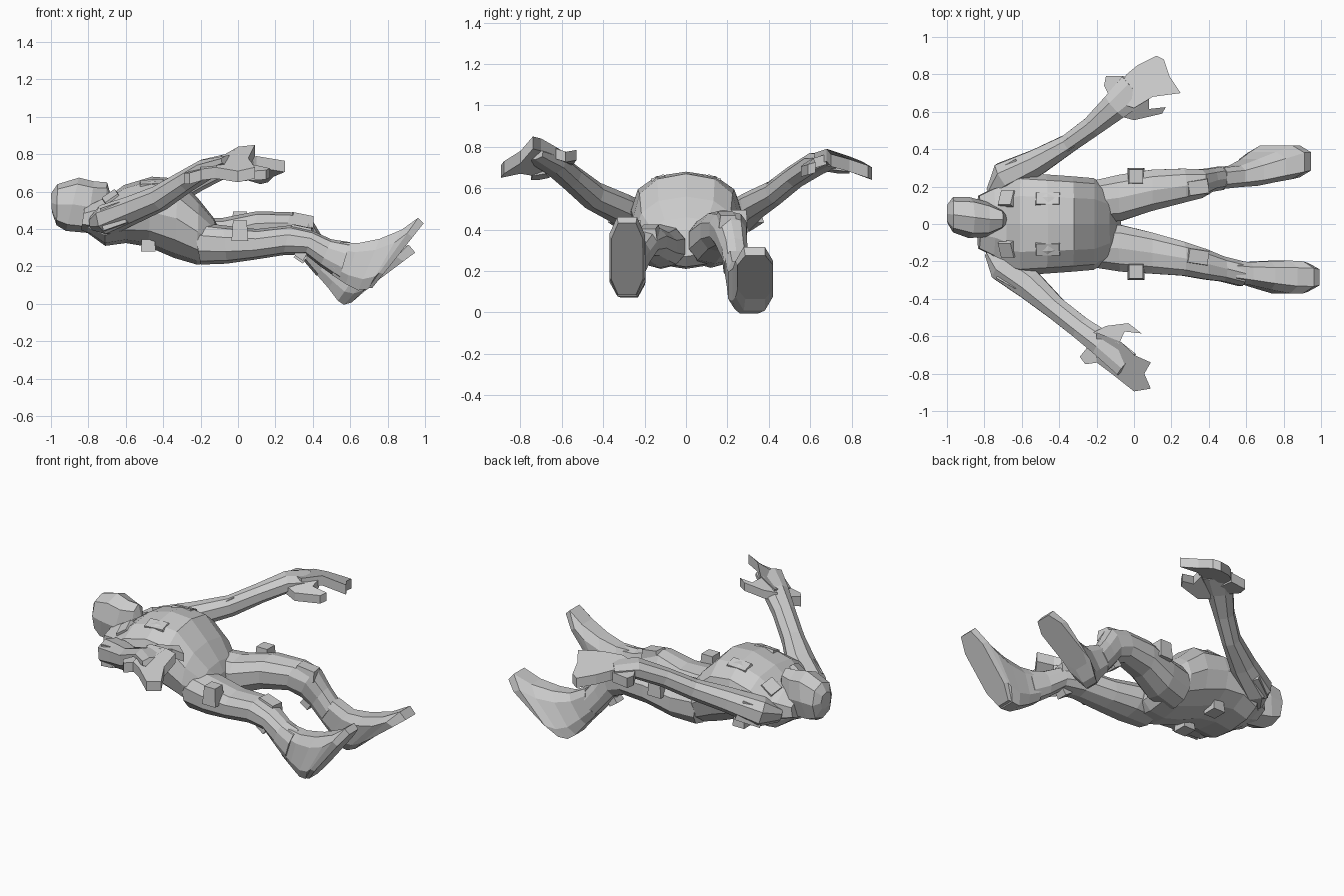
import bpy, bmesh, math
from mathutils import Vector


def finish(name, bm):
    bmesh.ops.recalc_face_normals(bm, faces=bm.faces)
    me = bpy.data.meshes.new(name)
    bm.to_mesh(me)
    bm.free()
    ob = bpy.data.objects.new(name, me)
    bpy.context.collection.objects.link(ob)
    return ob


def skin(name, rings):
    bm = bmesh.new()
    vs = [[bm.verts.new(p) for p in r] for r in rings]
    n = len(vs[0])
    for a, b in zip(vs, vs[1:]):
        for i in range(n):
            bm.faces.new((a[i], a[(i + 1) % n], b[(i + 1) % n], b[i]))
    bm.faces.new(vs[0])
    bm.faces.new(vs[-1])
    return finish(name, bm)


def ring(c, side, up, n, power, turn=0.5):
    pts = []
    for i in range(n):
        a = 2 * math.pi * (i + turn) / n
        u, v = math.cos(a), math.sin(a)
        u = math.copysign(abs(u) ** power, u)
        v = math.copysign(abs(v) ** power, v)
        pts.append(c + side * u + up * v)
    return pts


def profile_loft(name, rows, n=10, power=0.85, turn=0.5):
    """Rows: top x, top z, bottom x, bottom z, centre y, half width."""
    rings = []
    for xt, zt, xb, zb, y, w in rows:
        t, b = Vector((xt, y, zt)), Vector((xb, y, zb))
        rings.append(ring((t + b) / 2, Vector((0, w, 0)), (t - b) / 2, n, power, turn))
    return skin(name, rings)


def tube(name, rows, n=8):
    """Rows: centre x, y, z, half width, half height."""
    pts = [Vector(r[:3]) for r in rows]
    rings = []
    for i, r in enumerate(rows):
        t = (pts[min(i + 1, len(pts) - 1)] - pts[max(i - 1, 0)]).normalized()
        side = t.cross(Vector((0, 0, 1))).normalized()
        rings.append(ring(pts[i], side * r[3], side.cross(t) * r[4], n, 0.9))
    return skin(name, rings)


def plate(name, pts, thick):
    lift = Vector((0, 0, thick / 2))
    return skin(name, [[Vector(p) - lift for p in pts], [Vector(p) + lift for p in pts]])


def box(name, loc, size, rot=(0, 0, 0)):
    bm = bmesh.new()
    bmesh.ops.create_cube(bm, size=1)
    for v in bm.verts:
        k = 0.82 if v.co.z > 0 else 1
        v.co = Vector((v.co.x * size[0] * k, v.co.y * size[1] * k, v.co.z * size[2]))
    ob = finish(name, bm)
    ob.location, ob.rotation_euler = loc, rot
    return ob


# torso, lying on its back
profile_loft("torso", [
    (-.80, .50, -.82, .39, 0, .13), (-.71, .56, -.71, .31, 0, .25),
    (-.61, .635, -.60, .325, 0, .275), (-.46, .68, -.48, .305, 0, .265),
    (-.32, .67, -.34, .245, 0, .255), (-.21, .56, -.22, .21, 0, .245),
    (-.13, .46, -.12, .22, 0, .19), (-.10, .40, -.07, .27, 0, .10)], 12, .88, 0)

# head and collar
profile_loft("head", [
    (-1.0, .59, -.995, .49, .055, .05), (-.965, .64, -.97, .42, .05, .095),
    (-.85, .675, -.92, .39, .035, .11), (-.77, .655, -.81, .38, .025, .095),
    (-.70, .65, -.72, .39, .025, .055), (-.68, .58, -.69, .45, .025, .03)], 8, .8, 0)
profile_loft("collar", [
    (-.82, .52, -.84, .39, .01, .15), (-.74, .56, -.77, .36, .01, .19),
    (-.68, .59, -.70, .32, 0, .22)], 8)

# legs: one knee raised, the other straighter
profile_loft("near_leg", [
    (-.24, .44, -.20, .21, -.12, .115), (-.08, .42, -.06, .215, -.13, .13),
    (.10, .40, .08, .235, -.155, .115), (.28, .42, .24, .26, -.185, .095),
    (.40, .39, .36, .265, -.215, .085), (.50, .345, .44, .20, -.24, .07),
    (.60, .33, .54, .13, -.265, .07)])
profile_loft("far_leg", [
    (-.24, .46, -.20, .215, .12, .115), (-.08, .46, -.06, .235, .14, .13),
    (.10, .495, .09, .29, .18, .115), (.28, .49, .24, .31, .205, .095),
    (.39, .46, .31, .28, .215, .08), (.45, .36, .36, .22, .235, .065),
    (.51, .28, .42, .15, .245, .065)])

# feet with flat soles
profile_loft("near_foot", [
    (.55, .335, .50, .15, -.255, .06), (.64, .33, .575, .10, -.265, .065),
    (.76, .355, .64, .065, -.275, .08), (.88, .405, .69, .07, -.283, .092),
    (.97, .47, .69, .075, -.285, .09), (1.0, .44, .71, .075, -.285, .08)], 8, .65)
profile_loft("far_foot", [
    (.50, .30, .42, .15, .245, .06), (.60, .25, .48, .08, .255, .06),
    (.70, .25, .53, .01, .275, .075), (.82, .275, .56, -.012, .305, .085),
    (.92, .325, .60, .0, .33, .095), (.955, .28, .66, .06, .335, .09)], 8, .65)

# arms
tube("near_arm", [
    (-.775, -.15, .43, .03, .04), (-.70, -.225, .45, .09, .085),
    (-.56, -.325, .505, .085, .075), (-.42, -.45, .565, .065, .07),
    (-.28, -.56, .655, .065, .06), (-.17, -.64, .72, .075, .055),
    (-.04, -.75, .765, .08, .03)])
tube("far_arm", [
    (-.765, .17, .43, .03, .04), (-.69, .25, .46, .09, .085),
    (-.52, .33, .52, .075, .07), (-.35, .43, .58, .055, .06),
    (-.22, .525, .655, .06, .055), (-.10, .63, .72, .08, .055),
    (.0, .72, .735, .10, .03)])

# hands: palm, thumb and glove cuff
plate("near_palm", [
    (-.20, -.58, .74), (-.07, -.63, .77), (0, -.70, .81), (.09, -.74, .82),
    (.055, -.80, .75), (.09, -.88, .70), (0, -.895, .68), (-.12, -.80, .70),
    (-.20, -.74, .69)], .06)
plate("near_thumb", [
    (-.22, -.58, .73), (-.15, -.545, .74), (-.03, -.53, .76), (.04, -.585, .75),
    (-.05, -.575, .75), (-.08, -.64, .77)], .05)
plate("near_cuff", [
    (-.18, -.68, .70), (-.25, -.66, .68), (-.29, -.71, .67), (-.26, -.75, .67),
    (-.19, -.74, .69)], .06)
plate("far_palm", [
    (-.12, .66, .73), (-.04, .80, .72), (.02, .85, .70), (.12, .90, .67),
    (.16, .88, .68), (.19, .79, .71), (.25, .70, .735), (.10, .68, .76),
    (0, .62, .74)], .06)
plate("far_thumb", [
    (.08, .68, .74), (.08, .615, .72), (.17, .625, .70), (.15, .59, .69),
    (.0, .555, .68), (-.09, .58, .70)], .05)
plate("far_cuff", [
    (-.05, .70, .72), (-.13, .68, .71), (-.16, .74, .70), (-.15, .79, .70),
    (-.05, .79, .71)], .06)

# pouches, pads, shoulder flaps, straps on both sides
for s, label in ((-1, "near"), (1, "far")):
    far = s > 0
    box(label + "_hip_pouch", (.01, s * .255, .44 if far else .39), (.09, .09, .11))
    box(label + "_knee_pad", (.34, s * .175 + (.02 if far else 0), .45 if far else .385),
        (.13, .09, .06), (0, .2, s * .15))
    box(label + "_calf_buckle", (.345, s * .215, .265 if far else .28),
        (.06, .07, .08), (0, .6, 0))
    box(label + "_back_pouch", (-.48, s * .13, .325), (.08, .09, .09))
    box(label + "_shoulder_flap", (-.67, s * .13, .555), (.10, .10, .06), (s * -.4, -.6, 0))
    box(label + "_chest_pocket", (-.46, s * .13, .63), (.15, .08, .05), (s * -.35, -.05, 0))
    box(label + "_shoulder_pad", (-.65, s * .29, .47), (.15, .10, .12), (0, -.3, s * .5))
    y, z = (.42, .595) if far else (-.49, .59)
    box(label + "_arm_buckle", (-.36, y, z), (.12, .07, .06), (0, -.5, s * .65))
